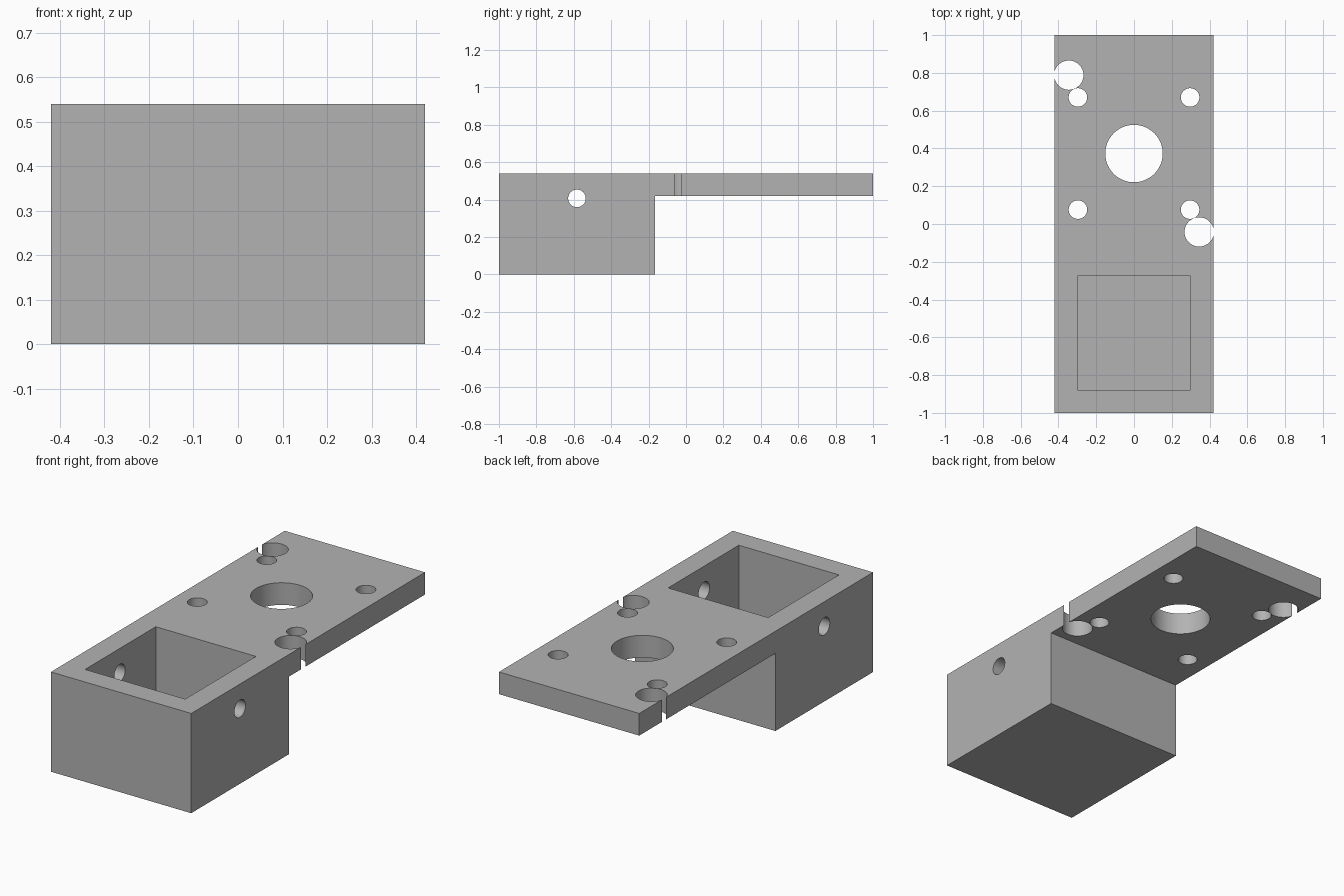
import bpy
import bmesh
import math

if "Cube" in bpy.data.objects:
    bpy.data.objects.remove(bpy.data.objects["Cube"], do_unlink=True)

HALF_W, TOP, PLATE_Z, STEP_Y = 0.42, 0.54, 0.42, -0.165

grey = bpy.data.materials.new("plain grey")
grey.use_nodes = True
colour = (0.45, 0.45, 0.45, 1)
grey.diffuse_color = colour
grey.node_tree.nodes["Principled BSDF"].inputs["Base Color"].default_value = colour


def side_profile(name, points, half_width):
    """Extrude a (y, z) outline symmetrically along x."""
    bm = bmesh.new()
    face = bm.faces.new([bm.verts.new((-half_width, y, z)) for y, z in points])
    made = bmesh.ops.extrude_face_region(bm, geom=[face])["geom"]
    verts = [v for v in made if isinstance(v, bmesh.types.BMVert)]
    bmesh.ops.translate(bm, verts=verts, vec=(2 * half_width, 0, 0))
    bmesh.ops.recalc_face_normals(bm, faces=bm.faces)
    mesh = bpy.data.meshes.new(name)
    bm.to_mesh(mesh)
    bm.free()
    obj = bpy.data.objects.new(name, mesh)
    bpy.context.collection.objects.link(obj)
    obj.data.materials.append(grey)
    return obj


def cut(target, cutter):
    """Subtract the cutter, then discard it."""
    cutter.hide_render = True
    mod = target.modifiers.new("cut", "BOOLEAN")
    mod.operation, mod.solver, mod.object = "DIFFERENCE", "EXACT", cutter
    bpy.context.view_layer.objects.active = target
    bpy.ops.object.modifier_apply(modifier=mod.name)
    bpy.data.objects.remove(cutter, do_unlink=True)


def drill(target, radius, location, rotation=(0, 0, 0), depth=0.5):
    bpy.ops.mesh.primitive_cylinder_add(vertices=64, radius=radius, depth=depth,
                                        location=location, rotation=rotation)
    cutter = bpy.context.object
    cutter.data.materials.append(grey)
    cut(target, cutter)


# Box with a cantilevered mounting plate
bracket = side_profile("mounting_bracket", [
    (-1, 0), (STEP_Y, 0), (STEP_Y, PLATE_Z), (1, PLATE_Z), (1, TOP), (-1, TOP)], HALF_W)

# Open pocket in the box
cut(bracket, side_profile("pocket_cutter", [
    (-0.88, 0.12), (-0.275, 0.12), (-0.275, 0.7), (-0.88, 0.7)], 0.3))

# Cross hole through both side walls
drill(bracket, 0.047, (0, -0.583, 0.407), (0, math.pi / 2, 0), 2)

# Shaft hole and four screw holes in the plate
MID_Y = 0.373
drill(bracket, 0.152, (0, MID_Y, TOP))
for sx in (-1, 1):
    for sy in (-1, 1):
        drill(bracket, 0.049, (sx * 0.297, MID_Y + sy * 0.297, TOP))

# Edge holes that break out through opposite sides
for s in (-1, 1):
    drill(bracket, 0.0775, (s * 0.345, MID_Y - s * 0.415, TOP))

bpy.ops.object.select_all(action="DESELECT")
bracket.select_set(True)
bpy.context.view_layer.objects.active = bracket
bpy.ops.object.shade_smooth_by_angle(angle=math.radians(30))
